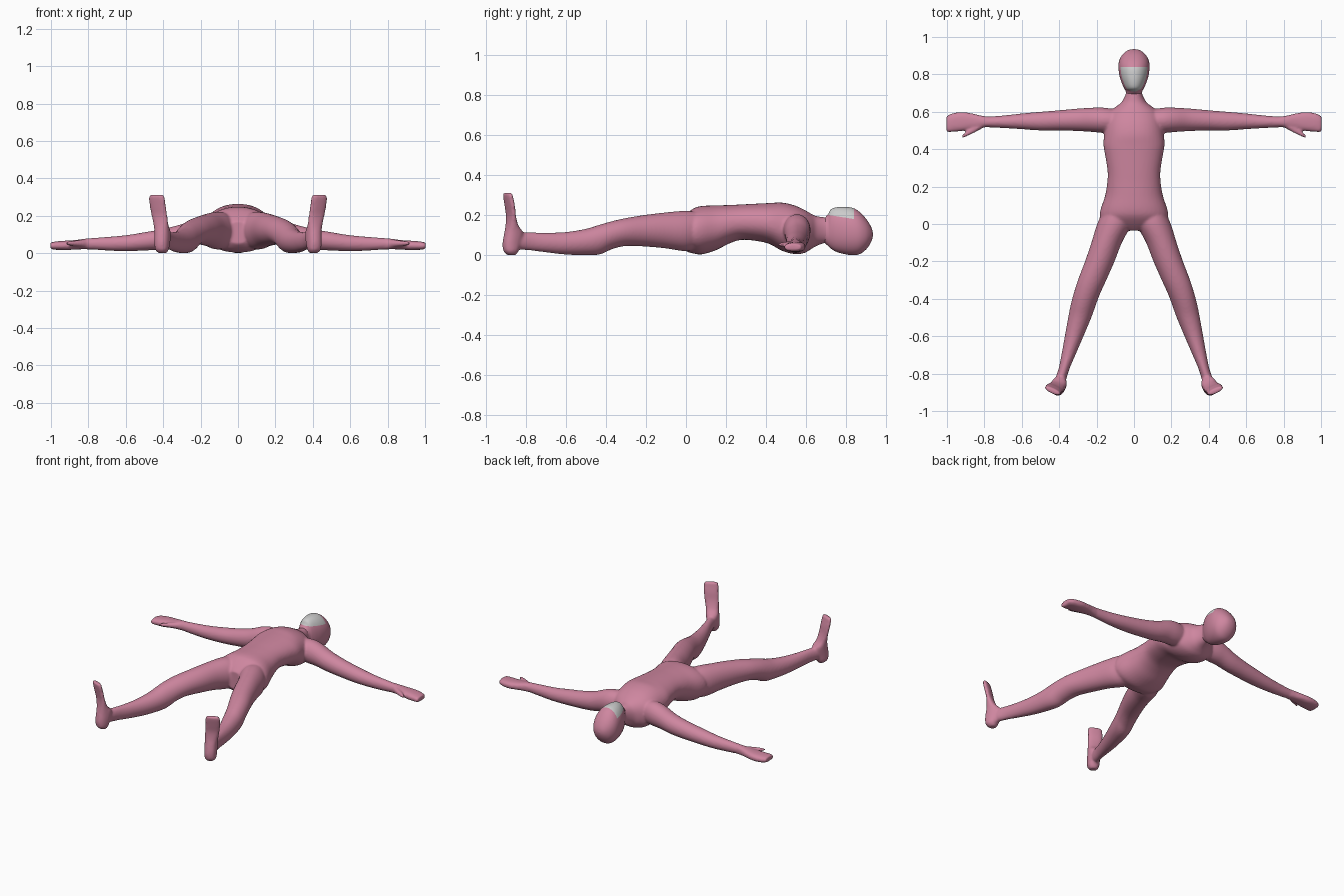
import bpy, bmesh, math
from mathutils import Matrix, Vector

pink = bpy.data.materials.new("pink")
pink.diffuse_color = (0.62, 0.24, 0.35, 1)


def smooth_rows(rows, steps=4):
    """Catmull-Rom interpolation between section rows."""
    out = []
    for i in range(len(rows) - 1):
        p0, p1 = rows[max(i - 1, 0)], rows[i]
        p2, p3 = rows[i + 1], rows[min(i + 2, len(rows) - 1)]
        for s in range(steps):
            t = s / steps
            out.append([b + 0.5 * t * (c - a + t * (2*a - 5*b + 4*c - d + t * (3*(b - c) + d - a)))
                        for a, b, c, d in zip(p0, p1, p2, p3)])
    return out + [list(rows[-1])]


def loft(bm, rows, axis, side=1, power=1.0, n=40, matrix=None):
    """Rows are (position, a_min, a_max, b_min, b_max) along the axis."""
    rings = []
    for t, a0, a1, b0, b1 in smooth_rows(rows):
        ring = []
        for k in range(n):
            ang = 2 * math.pi * k / n
            c, s = math.cos(ang), math.sin(ang)
            a = (a0 + a1) / 2 + (a1 - a0) / 2 * math.copysign(abs(c) ** power, c)
            b = (b0 + b1) / 2 + (b1 - b0) / 2 * math.copysign(abs(s) ** power, s)
            p = Vector({"x": (t, a, b), "y": (a, t, b), "z": (a, b, t)}[axis])
            if matrix:
                p = matrix @ p
            p.x *= side
            ring.append(bm.verts.new(p))
        rings.append(ring)
    faces = []
    for r, q in zip(rings, rings[1:]):
        for k in range(n):
            faces.append(bm.faces.new((r[k], r[(k + 1) % n], q[(k + 1) % n], q[k])))
    faces += [bm.faces.new(rings[0]), bm.faces.new(rings[-1])]
    bmesh.ops.recalc_face_normals(bm, faces=faces)
    return faces


def finish(bm, name, mats):
    me = bpy.data.meshes.new(name)
    for f in bm.faces:
        f.smooth = True
    bm.to_mesh(me)
    bm.free()
    for m in mats:
        me.materials.append(m)
    ob = bpy.data.objects.new(name, me)
    bpy.context.collection.objects.link(ob)
    return ob


# Torso and neck: y, half width, z bottom, z top
torso = [(-.035, .06, .05, .17), (0, .165, .02, .205), (.04, .183, .008, .235),
         (.08, .178, .004, .246), (.15, .155, .025, .249), (.22, .143, .06, .251),
         (.28, .141, .077, .254), (.36, .153, .07, .258), (.42, .163, .055, .261),
         (.48, .16, .022, .263), (.54, .155, .006, .25), (.59, .14, .01, .228),
         (.625, .1, .03, .208), (.65, .068, .045, .196), (.69, .046, .06, .19), (.72, .04, .065, .187)]
body = bmesh.new()
loft(body, [(y, -w, w, b, t) for y, w, b, t in torso], "y", power=.92)

# Limb sections
leg = [(.06, .03, .168, .04, .215), (0, .015, .197, .02, .222), (-.1, .065, .228, .034, .214),
       (-.2, .104, .262, .043, .202), (-.3, .148, .3, .046, .186), (-.37, .18, .322, .03, .17),
       (-.43, .203, .338, .004, .153), (-.5, .228, .352, 0, .132), (-.6, .27, .37, .003, .116),
       (-.7, .313, .388, .014, .112), (-.78, .347, .405, .024, .114), (-.86, .37, .435, .03, .115)]
arm = [(.08, .5, .61, .06, .2), (.16, .488, .622, .05, .205), (.22, .492, .622, .045, .19),
       (.3, .497, .617, .03, .156), (.4, .5, .608, .02, .13), (.5, .5, .6, .014, .112),
       (.6, .507, .591, .011, .096), (.7, .513, .58, .014, .087), (.8, .518, .573, .021, .08)]
hand = [(.78, .519, .574, .02, .08), (.82, .515, .58, .021, .077), (.87, .506, .592, .02, .07),
        (.92, .497, .598, .016, .067), (.97, .493, .592, .018, .063), (.99, .49, .583, .02, .06),
        (1.003, .495, .577, .024, .056)]
thumb = [(.8, .518, .55, .03, .07), (.85, .49, .525, .035, .07), (.89, .471, .5, .04, .066),
         (.918, .458, .476, .044, .062)]
# Feet stand upright: z, x min, x max, y min, y max around the ankle
foot = [(0, -.022, .018, -.01, .03), (.02, -.036, .034, -.031, .042), (.06, -.04, .038, -.036, .058),
        (.11, -.039, .042, -.028, .068), (.15, -.036, .046, -.02, .036), (.2, -.034, .056, -.017, .016),
        (.25, -.031, .063, -.026, .007), (.29, -.029, .064, -.034, -.003), (.312, -.024, .058, -.036, -.008)]
turn = Matrix.Translation((.41, -.88, 0)) @ Matrix.Rotation(math.radians(25), 4, "Z")
for side in (1, -1):
    loft(body, leg, "y", side)
    loft(body, arm, "x", side)
    loft(body, hand, "x", side, power=.8)
    loft(body, thumb, "x", side)
    loft(body, foot, "z", side, power=.85, matrix=turn)

# Fuse limbs and torso into one soft skin
ob = finish(body, "body", [pink])
rm = ob.modifiers.new("fuse", "REMESH")
rm.mode = "VOXEL"
rm.voxel_size = .007
rm.use_smooth_shade = True
sm = ob.modifiers.new("soften", "SMOOTH")
sm.factor = .5
sm.iterations = 6

# Head with a grey face panel: y, half width, z bottom, z top
skull = [(.695, .042, .06, .188), (.712, .045, .045, .207), (.725, .052, .033, .229), (.75, .064, .018, .239),
         (.79, .077, .006, .242), (.835, .083, 0, .236), (.87, .08, .006, .215), (.9, .066, .028, .183),
         (.92, .046, .055, .153), (.931, .026, .08, .128), (.935, .004, .1, .106)]
head = bmesh.new()
loft(head, [(y, -w, w, b, t) for y, w, b, t in skull], "y", power=.95, n=56)
edge_co, edge_no = Vector((0, .72, .2)), Vector((0, .16, 1))
brow_co, brow_no = Vector((0, .84, 0)), Vector((0, -1, 0))
for co, no in ((edge_co, edge_no), (brow_co, brow_no)):
    bmesh.ops.bisect_plane(head, geom=head.verts[:] + head.edges[:] + head.faces[:],
                           plane_co=co, plane_no=no, dist=1e-5)
for f in head.faces:
    c = f.calc_center_median()
    if (c - edge_co).dot(edge_no) > 0 and (c - brow_co).dot(brow_no) > 0:
        f.material_index = 1
finish(head, "head", [pink, None])
